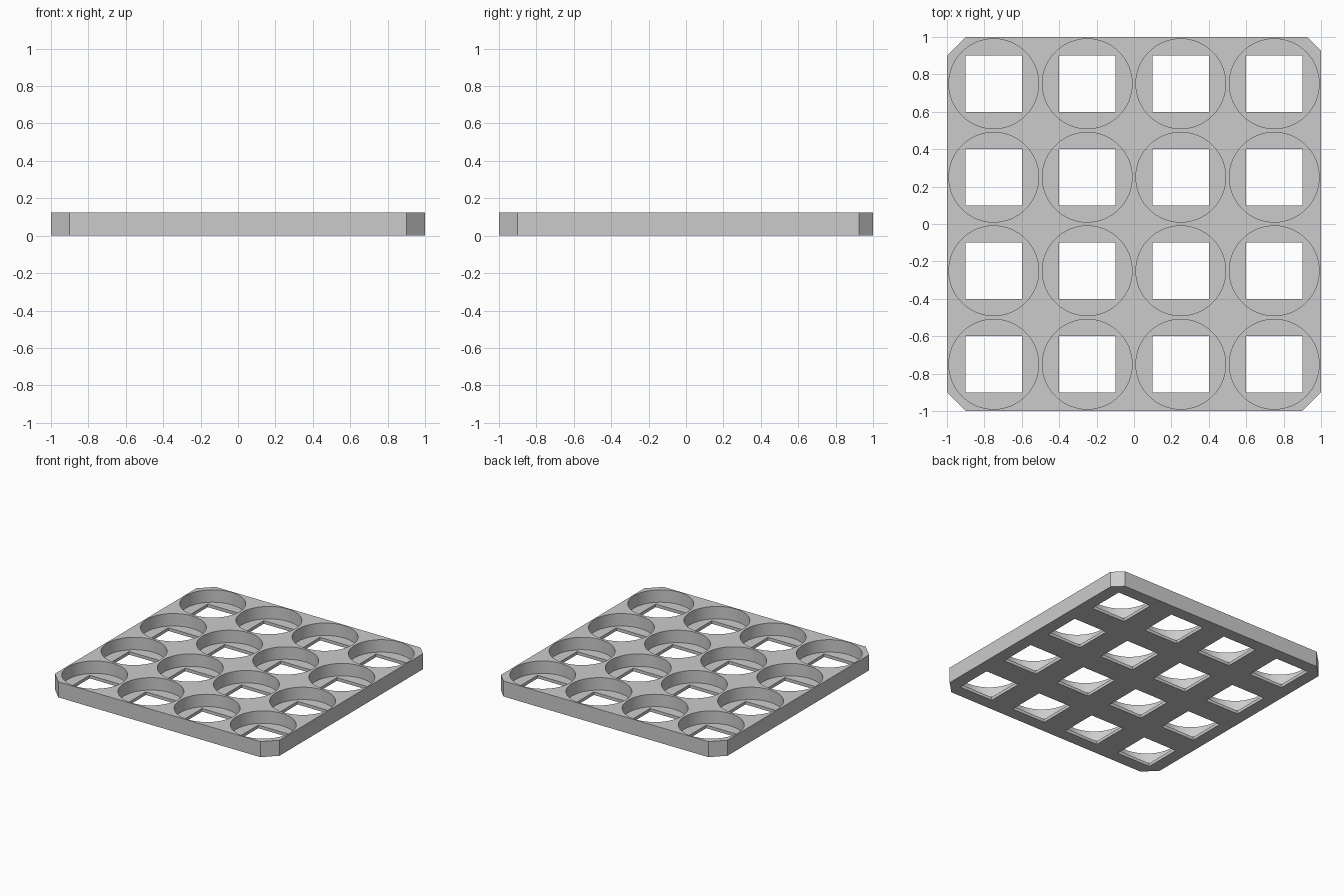
import bpy
import bmesh
import math
from mathutils import Matrix, Vector

cube = bpy.data.objects.get("Cube")
if cube:
    bpy.data.objects.remove(cube, do_unlink=True)

HEIGHT = 0.125
FLOOR = 0.025
WELL_RADIUS = 0.24
HOLE_SIZE = 0.3
CENTRES = [-0.75, -0.25, 0.25, 0.75]

grey = bpy.data.materials.new("light_grey")
grey.use_nodes = True
colour = (0.6, 0.6, 0.6, 1)
grey.diffuse_color = colour
grey.node_tree.nodes["Principled BSDF"].inputs["Base Color"].default_value = colour


def make_object(name, bm):
    mesh = bpy.data.meshes.new(name)
    bmesh.ops.recalc_face_normals(bm, faces=bm.faces)
    bm.to_mesh(mesh)
    bm.free()
    mesh.materials.append(grey)
    obj = bpy.data.objects.new(name, mesh)
    bpy.context.collection.objects.link(obj)
    return obj


def grid_cutter(name, add_shape):
    # One shape for every cell of the grid
    bm = bmesh.new()
    for x in CENTRES:
        for y in CENTRES:
            add_shape(bm, x, y)
    obj = make_object(name, bm)
    obj.hide_render = True
    return obj


def add_well(bm, x, y):
    bmesh.ops.create_cone(bm, cap_ends=True, segments=64, radius1=WELL_RADIUS,
                          radius2=WELL_RADIUS, depth=0.2,
                          matrix=Matrix.Translation((x, y, FLOOR + 0.1)))


def add_hole(bm, x, y):
    bmesh.ops.create_cube(bm, size=1, matrix=Matrix.Translation((x, y, 0))
                          @ Matrix.Diagonal((HOLE_SIZE, HOLE_SIZE, 0.12, 1)))


# Tray slab with clipped corners, the back left one clipped less
bm = bmesh.new()
outline = []
for sx, sy in [(-1, -1), (1, -1), (1, 1), (-1, 1)]:
    cut = 0.075 if sx + sy == 2 else 0.1
    pair = [(sx, sy * (1 - cut), 0), (sx * (1 - cut), sy, 0)]
    outline += pair if sx * sy > 0 else pair[::-1]
base = bm.faces.new([bm.verts.new(p) for p in outline])
top = bmesh.ops.extrude_face_region(bm, geom=[base])["geom"]
bmesh.ops.translate(bm, vec=Vector((0, 0, HEIGHT)),
                    verts=[v for v in top if isinstance(v, bmesh.types.BMVert)])
tray = make_object("tray", bm)

# Round wells from above, then square holes through the floor
bpy.context.view_layer.objects.active = tray
tray.select_set(True)
for name, shape in [("well_cutter", add_well), ("hole_cutter", add_hole)]:
    cutter = grid_cutter(name, shape)
    mod = tray.modifiers.new(name, "BOOLEAN")
    mod.operation = "DIFFERENCE"
    mod.solver = "EXACT"
    mod.object = cutter
    bpy.ops.object.modifier_apply(modifier=mod.name)
    bpy.data.objects.remove(cutter, do_unlink=True)

bpy.ops.object.shade_smooth_by_angle(angle=math.radians(30))
